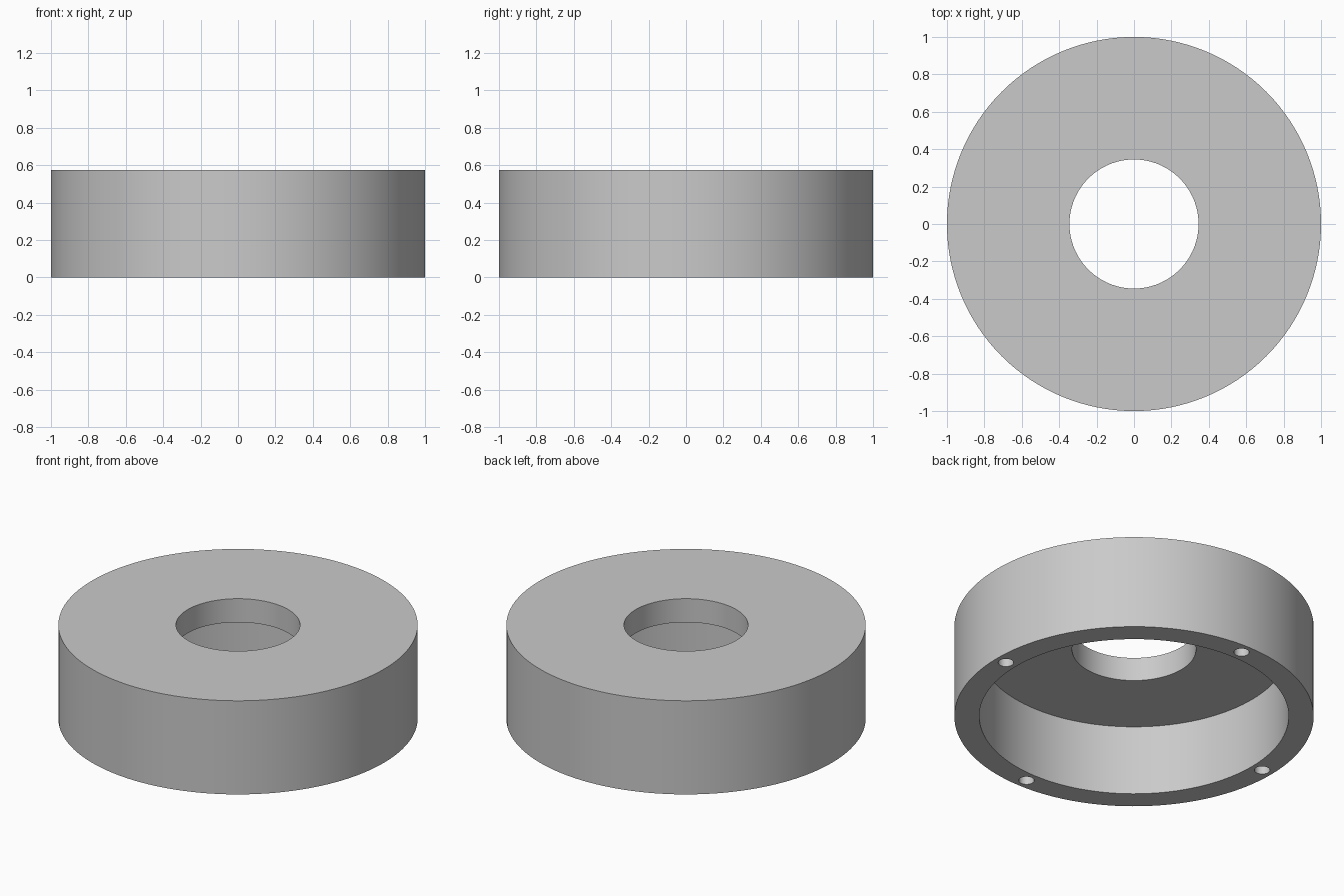
import bpy
import math

cube = bpy.data.objects.get("Cube")
if cube:
    bpy.data.objects.remove(cube, do_unlink=True)

RADIUS, HEIGHT = 1.0, 0.575
BORE_RADIUS = 0.345
CAVITY_RADIUS, CAVITY_TOP = 0.861, 0.43
SCREW_RADIUS, SCREW_DEPTH, SCREW_CIRCLE = 0.043, 0.25, 0.931

grey = bpy.data.materials.new("plain grey")
grey.use_nodes = True
colour = (0.59, 0.59, 0.59, 1)
grey.diffuse_color = colour
grey.node_tree.nodes["Principled BSDF"].inputs["Base Color"].default_value = colour


def cylinder(name, radius, bottom, top, x=0, y=0, sides=128):
    bpy.ops.mesh.primitive_cylinder_add(
        vertices=sides, radius=radius, depth=top - bottom,
        location=(x, y, (bottom + top) / 2))
    obj = bpy.context.object
    obj.name = name
    obj.data.materials.append(grey)
    return obj


def cut(body, cutter):
    cutter.hide_render = True
    mod = body.modifiers.new(cutter.name, "BOOLEAN")
    mod.operation = "DIFFERENCE"
    mod.solver = "EXACT"
    mod.object = cutter
    bpy.context.view_layer.objects.active = body
    bpy.ops.object.modifier_apply(modifier=mod.name)
    bpy.data.objects.remove(cutter, do_unlink=True)


# Round cap, open underneath, with a central bore through its top
cap = cylinder("round_cap", RADIUS, 0, HEIGHT)
cut(cap, cylinder("cavity_cutter", CAVITY_RADIUS, -0.1, CAVITY_TOP))
cut(cap, cylinder("bore_cutter", BORE_RADIUS, 0.2, HEIGHT + 0.1))

# Four blind screw holes in the bottom rim
for i in range(4):
    angle = i * math.pi / 2
    cut(cap, cylinder("screw_hole_cutter", SCREW_RADIUS, -0.1, SCREW_DEPTH,
                      SCREW_CIRCLE * math.cos(angle),
                      SCREW_CIRCLE * math.sin(angle), 32))

# Smooth walls with crisp rims
bpy.ops.object.select_all(action="DESELECT")
cap.select_set(True)
bpy.context.view_layer.objects.active = cap
bpy.ops.object.shade_smooth_by_angle(angle=math.radians(30))
